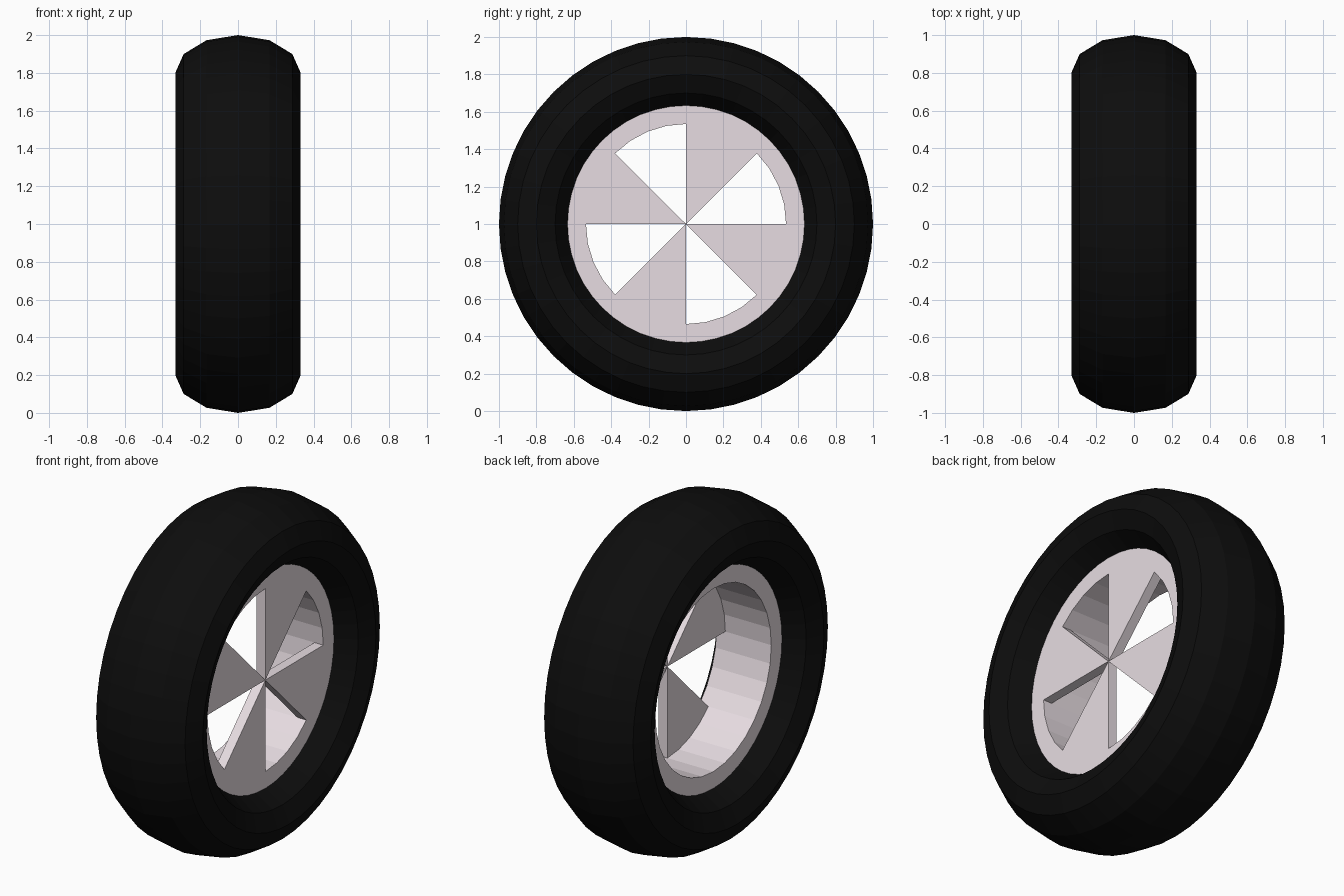
import bpy, bmesh, math

if "Cube" in bpy.data.objects:
    bpy.data.objects.remove(bpy.data.objects["Cube"])

CENTRE_Z = 1.0
SEG = 32


def material(name, rgb):
    m = bpy.data.materials.new(name)
    m.diffuse_color = (*rgb, 1)
    m.use_nodes = True
    m.node_tree.nodes["Principled BSDF"].inputs["Base Color"].default_value = m.diffuse_color
    return m


def point(x, r, i, n):
    a = 2 * math.pi * i / n
    return (x, r * math.cos(a), r * math.sin(a))


def finish(bm, name, mat):
    bmesh.ops.remove_doubles(bm, verts=bm.verts, dist=1e-5)
    bmesh.ops.recalc_face_normals(bm, faces=bm.faces)
    mesh = bpy.data.meshes.new(name)
    bm.to_mesh(mesh)
    bm.free()
    obj = bpy.data.objects.new(name, mesh)
    obj.location.z = CENTRE_Z
    mesh.materials.append(mat)
    bpy.context.collection.objects.link(obj)
    return obj


def add_face(bm, *pts):
    bm.faces.new([bm.verts.new(p) for p in pts])


# tyre: 48 x 12 torus stretched along the axle
bm = bmesh.new()
section = [(0.332 * math.sin(j * math.pi / 6), 0.8 + 0.2 * math.cos(j * math.pi / 6))
           for j in range(12)]
for i in range(48):
    for j in range(12):
        p, q = section[j], section[(j + 1) % 12]
        add_face(bm, point(*p, i, 48), point(*q, i, 48),
                 point(*q, i + 1, 48), point(*p, i + 1, 48))
finish(bm, "tyre", material("rubber", (0.004, 0.004, 0.004)))

# rim: hollow barrel with four wedge spokes flush with the outer face
OUT, INN, FACE, SPOKE_BACK = 0.65, 0.535, 0.177, 0.12
bm = bmesh.new()
for i in range(SEG):
    is_spoke = (i // 4) % 2 == 1
    wall_end = SPOKE_BACK if is_spoke else FACE
    # lips, outer wall and the visible part of the inner wall
    strips = [((FACE, INN), (FACE, OUT)), ((FACE, OUT), (-FACE, OUT)),
              ((-FACE, OUT), (-FACE, INN)), ((-FACE, INN), (SPOKE_BACK, INN))]
    if not is_spoke:
        strips.append(((SPOKE_BACK, INN), (wall_end, INN)))
    for p, q in strips:
        add_face(bm, point(*p, i, SEG), point(*q, i, SEG),
                 point(*q, i + 1, SEG), point(*p, i + 1, SEG))
    # spoke front and back
    if is_spoke:
        for x in (FACE, SPOKE_BACK):
            add_face(bm, (x, 0, 0), point(x, INN, i, SEG), point(x, INN, i + 1, SEG))
    # spoke sides
    if i % 4 == 0:
        add_face(bm, (FACE, 0, 0), point(FACE, INN, i, SEG),
                 point(SPOKE_BACK, INN, i, SEG), (SPOKE_BACK, 0, 0))
finish(bm, "rim", material("alloy", (0.8, 0.72, 0.76)))
